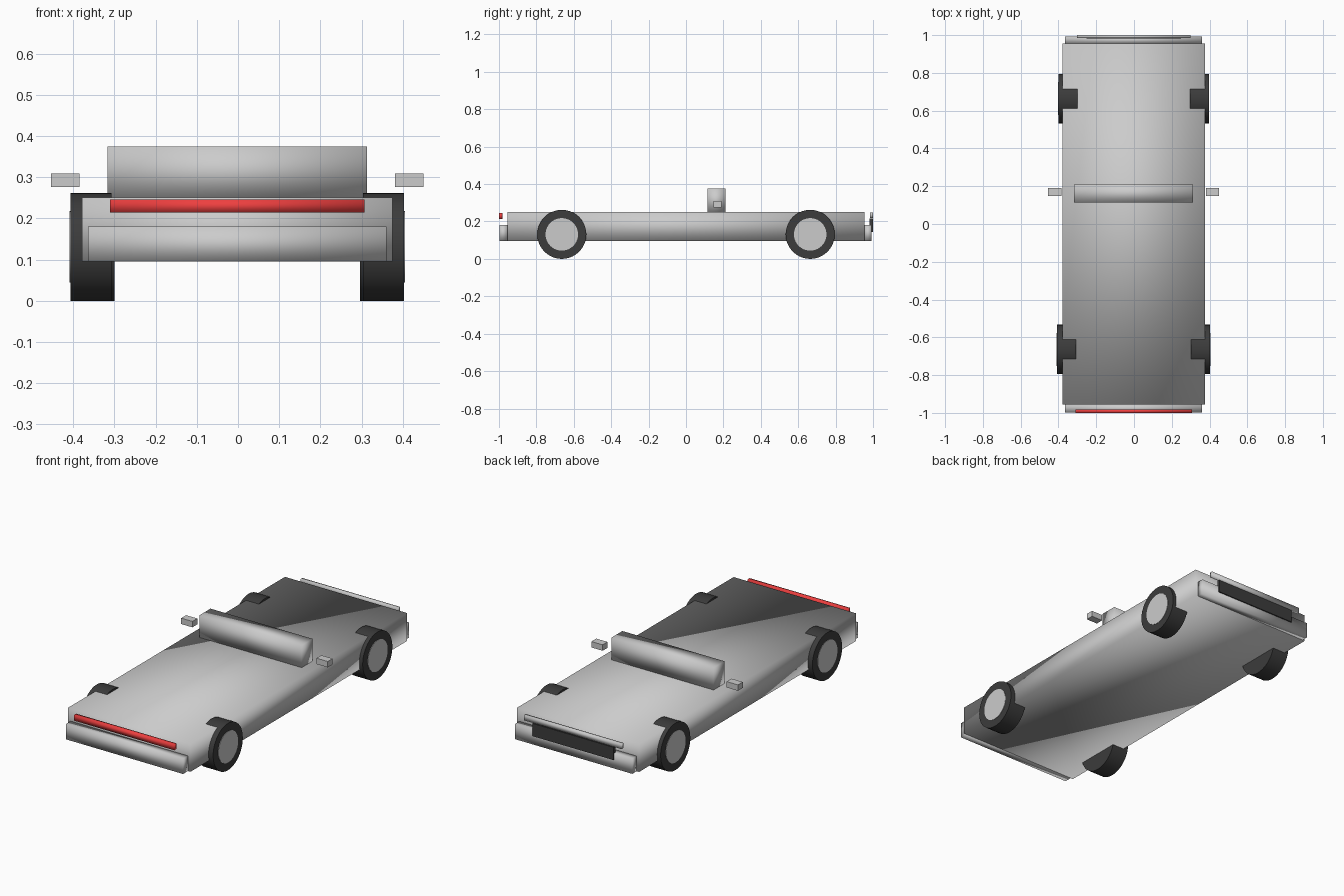
import bpy, math

if "Cube" in bpy.data.objects:
    bpy.data.objects.remove(bpy.data.objects["Cube"])

CX = -0.002  # the whole car sits a hair left of centre


def material(name, rgb):
    m = bpy.data.materials.new(name)
    m.diffuse_color = (*rgb, 1)
    m.use_nodes = True
    m.node_tree.nodes["Principled BSDF"].inputs["Base Color"].default_value = m.diffuse_color
    return m


RUBBER = material("dark_rubber", (0.045, 0.045, 0.045))
RED = material("red_lamp", (0.85, 0.05, 0.05))


def box(name, x, y, z, mat=None, smooth=True):
    """Box from (min, max) ranges on each axis."""
    bpy.ops.mesh.primitive_cube_add(
        size=1, location=(sum(x) / 2 + CX, sum(y) / 2, sum(z) / 2))
    ob = bpy.context.object
    ob.name = name
    ob.scale = (x[1] - x[0], y[1] - y[0], z[1] - z[0])
    bpy.ops.object.transform_apply(location=False, rotation=False, scale=True)
    if smooth:
        bpy.ops.object.shade_smooth()
    if mat:
        ob.data.materials.append(mat)
    return ob


def disc(name, radius, x0, x1, y, z, mat=None):
    """Cylinder lying along x between x0 and x1."""
    bpy.ops.mesh.primitive_cylinder_add(
        vertices=40, radius=radius, depth=abs(x1 - x0),
        location=((x0 + x1) / 2 + CX, y, z), rotation=(0, math.pi / 2, 0))
    ob = bpy.context.object
    ob.name = name
    bpy.ops.object.shade_smooth_by_angle(angle=math.radians(40))
    if mat:
        ob.data.materials.append(mat)
    return ob


# Main body slab
box("body", (-0.377, 0.377), (-0.955, 0.955), (0.095, 0.251))

# Windscreen block across the top
box("windscreen", (-0.315, 0.315), (0.114, 0.21), (0.25, 0.375))

# Bumpers at both ends
box("front_bumper", (-0.362, 0.362), (-0.998, -0.955), (0.095, 0.18))
box("rear_bumper", (-0.362, 0.362), (0.955, 0.993), (0.095, 0.18))

# Light bars and dark grille
box("red_light_bar", (-0.309, 0.309), (-1.0, -0.982), (0.214, 0.246), RED)
box("pale_light_bar", (-0.301, 0.301), (0.984, 1.0), (0.219, 0.248))
box("grille", (-0.25, 0.25), (0.982, 0.999), (0.144, 0.215), RUBBER, False)

# Side mirrors and wheels, mirrored left/right
for side, s in (("left", -1), ("right", 1)):
    box("mirror_" + side, tuple(sorted((s * 0.383, s * 0.452))),
        (0.148, 0.191), (0.276, 0.309), smooth=False)
    for end, y, inner in (("front", -0.664, 0.305), ("rear", 0.664, 0.298)):
        disc(f"{end}_tyre_{side}", 0.131, s * inner, s * (inner + 0.1),
             y, 0.131, RUBBER)
        disc(f"{end}_hub_{side}", 0.087, s * (inner + 0.02),
             s * (inner + 0.102), y, 0.131)
